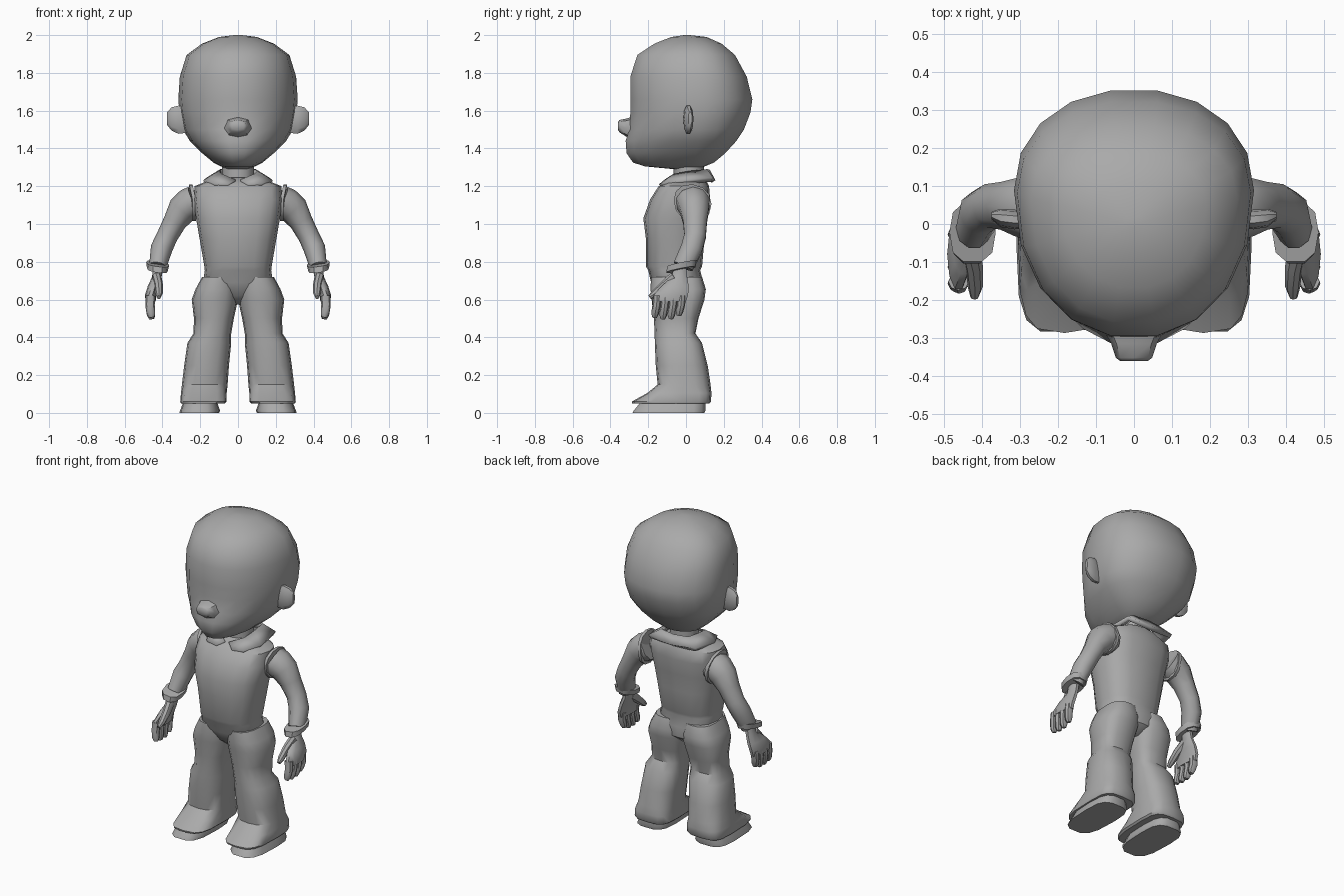
import bpy, bmesh, math
from mathutils import Vector

grey = bpy.data.materials.new("plain grey")
grey.diffuse_color = (0.4, 0.4, 0.4, 1)


def finish(name, bm, mirror=False):
    bmesh.ops.recalc_face_normals(bm, faces=bm.faces)
    me = bpy.data.meshes.new(name)
    bm.to_mesh(me)
    bm.free()
    me.materials.append(grey)
    ob = bpy.data.objects.new(name, me)
    bpy.context.collection.objects.link(ob)
    if mirror:
        ob.modifiers.new("mirror", 'MIRROR')
    return ob


def loft(name, sections, n=14, mirror=False):
    """Skin rings given as (centre, side vector, front vector, back vector, squareness)."""
    bm = bmesh.new()
    rings = []
    for c, u, f, b, p in sections:
        ring = []
        for i in range(n):
            a = 2 * math.pi * i / n
            ca, sa = math.cos(a), math.sin(a)
            s = math.copysign(abs(ca) ** (2 / p), ca)
            t = abs(sa) ** (2 / p)
            ring.append(bm.verts.new(Vector(c) + Vector(u) * s + Vector(f if sa < 0 else b) * t))
        rings.append(ring)
    for r, q in zip(rings, rings[1:]):
        for i in range(n):
            j = (i + 1) % n
            bm.faces.new((r[i], r[j], q[j], q[i]))
    bm.faces.new(rings[0][::-1])
    bm.faces.new(rings[-1])
    return finish(name, bm, mirror)


def level(x0, x1, y0, y1, z, p=2.0, yc=None):
    """Horizontal ring from its bounds."""
    yc = (y0 + y1) / 2 if yc is None else yc
    return (((x0 + x1) / 2, yc, z), ((x1 - x0) / 2, 0, 0), (0, y0 - yc, 0), (0, y1 - yc, 0), p)


def tube(name, pts, n=10, mirror=True, p=2.0):
    """Limb along points (x, y, z, radius across, radius in depth)."""
    secs = []
    for i, (x, y, z, ru, rv) in enumerate(pts):
        d = Vector(pts[min(i + 1, len(pts) - 1)][:3]) - Vector(pts[max(i - 1, 0)][:3])
        u = Vector((0, 1, 0)).cross(d).normalized()
        v = d.cross(u).normalized()
        secs.append(((x, y, z), u * ru, -v * rv, v * rv, p))
    return loft(name, secs, n, mirror)


# head: half width, front, back, height
head = [(.05, -.03, .05, 1.287), (.09, -.22, .10, 1.305), (.13, -.285, .15, 1.325), (.19, -.32, .21, 1.375),
        (.255, -.325, .27, 1.44), (.292, -.305, .31, 1.50), (.31, -.30, .345, 1.59),
        (.316, -.30, .355, 1.66), (.308, -.30, .325, 1.78), (.272, -.262, .262, 1.895),
        (.19, -.17, .19, 1.955), (.10, -.08, .11, 1.99), (.02, -.01, .02, 2.0)]
loft("head", [level(-w, w, f, b, z, 2.15, b * .25) for w, f, b, z in head], 18)

# nose: tapering forward
loft("nose", [((0, y, z), (w, 0, 0), (0, 0, -h), (0, 0, h), 2.6)
              for y, z, w, h in [(-.27, 1.505, .085, .07), (-.315, 1.51, .06, .048),
                                 (-.352, 1.518, .048, .033), (-.361, 1.52, .036, .02)]], 8)

# ears: flat lobes pointing outwards
loft("ear", [((x, y, z), (0, d, 0), (0, 0, -h), (0, 0, h), 2.3)
             for x, y, z, d, h in [(.27, .01, 1.55, .02, .07), (.315, .012, 1.552, .026, .078),
                                   (.352, .016, 1.556, .024, .064), (.375, .022, 1.558, .01, .036)]], 10, True)

loft("neck", [level(-.085, .085, -.065, .095, z) for z in (1.19, 1.34)], 12)

# torso: half width, front, back, height
torso = [(.04, -.09, .03, .575), (.13, -.145, .085, .62), (.185, -.185, .092, .69), (.176, -.20, .075, .755),
         (.178, -.212, .085, .775), (.203, -.212, .098, .92), (.222, -.226, .112, 1.03),
         (.236, -.19, .128, 1.13), (.23, -.145, .122, 1.2), (.12, -.08, .10, 1.245)]
loft("torso", [level(-w, w, f, b, z, 2.6) for w, f, b, z in torso], 16)

# flared trouser legs running over the shoe tops
leg = [(.01, .19, -.185, .085, .72), (.0, .225, -.188, .105, .655), (.0, .245, -.182, .098, .60),
       (.022, .233, -.17, .066, .50), (.036, .236, -.166, .05, .42), (.036, .268, -.165, .085, .37),
       (.048, .285, -.16, .115, .25), (.055, .297, -.15, .13, .15), (.06, .302, -.205, .135, .105),
       (.06, .306, -.287, .132, .06), (.07, .302, -.285, .125, .05)]
loft("trouser_leg", [level(a, b, f, k, z, 2.5 if z > .12 else 3.6, -.02) for a, b, f, k, z in leg], 16, True)
loft("shoe_sole", [level(.10, .31, -.287, .10, 0, 3.2, -.05), level(.095, .307, -.28, .105, .012, 3.2, -.05),
                   level(.11, .29, -.245, .105, .055, 3.2, -.05)], 14, True)

# sleeves
tube("sleeve", [(.225, .035, 1.12, .085, .092), (.255, .04, 1.105, .088, .09), (.295, .045, 1.075, .08, .08),
                (.335, .048, 1.01, .062, .066), (.375, .048, .935, .056, .06),
                (.405, .03, .87, .058, .06), (.425, -.015, .775, .046, .056)])
loft("armhole_rim", [((x, .035, 1.115), (0, .1, -.01), (0, 0, -.1), (.02, 0, .095), 2.2)
                     for x in (.222, .24)], 12, True)
# turned cuff and wrist
loft("cuff", [((.425 + dx, y, z), (w, 0, .008), (0, -.08, -.016), (0, .08, .016), 2.6)
              for dx, y, z, w in [(.002, -.027, .758, .055), (0, -.022, .79, .061)]], 10, True)

# hand: palm, four fingers, thumb
loft("palm", [level(.395, .45, -.07, .005, .765), level(.405, .455, -.075, .008, .72),
              level(.418, .478, -.135, .018, .67), level(.432, .492, -.175, .016, .625),
              level(.436, .490, -.178, .004, .59)], 10, True)
for i in range(4):
    y = -.152 + i * .043
    tip = (.505, .497, .498, .515)[i]
    tube("finger_%d" % (i + 1), [(.462, y, .62, .027, .023), (.466, y - .004, .57, .025, .022),
                                 (.460, y - .012, tip + .02, .022, .02),
                                 (.456, y - .014, tip, .014, .012)], 8)
tube("thumb", [(.43, -.06, .72, .025, .03), (.42, -.115, .675, .023, .025),
               (.418, -.165, .632, .02, .02), (.42, -.192, .612, .011, .012)], 8)

# collar: folded band, open at the front
inner = [(.012, -.105, 1.225), (.085, -.06, 1.255), (.095, .02, 1.27), (.09, .105, 1.28), (0, .115, 1.28)]
outer = [(.055, -.135, 1.20), (.125, -.125, 1.205), (.178, -.03, 1.22), (.16, .138, 1.235), (0, .145, 1.225)]
bm = bmesh.new()
a = [bm.verts.new(p) for p in inner]
b = [bm.verts.new(p) for p in outer]
for i in range(len(a) - 1):
    bm.faces.new((a[i], b[i], b[i + 1], a[i + 1]))
collar = finish("collar", bm, True)
thick = collar.modifiers.new("thickness", 'SOLIDIFY')
thick.thickness = .026
thick.offset = 0

for ob in bpy.data.objects:
    ob.select_set(True)
bpy.context.view_layer.objects.active = collar
bpy.ops.object.shade_smooth_by_angle(angle=math.radians(42))
